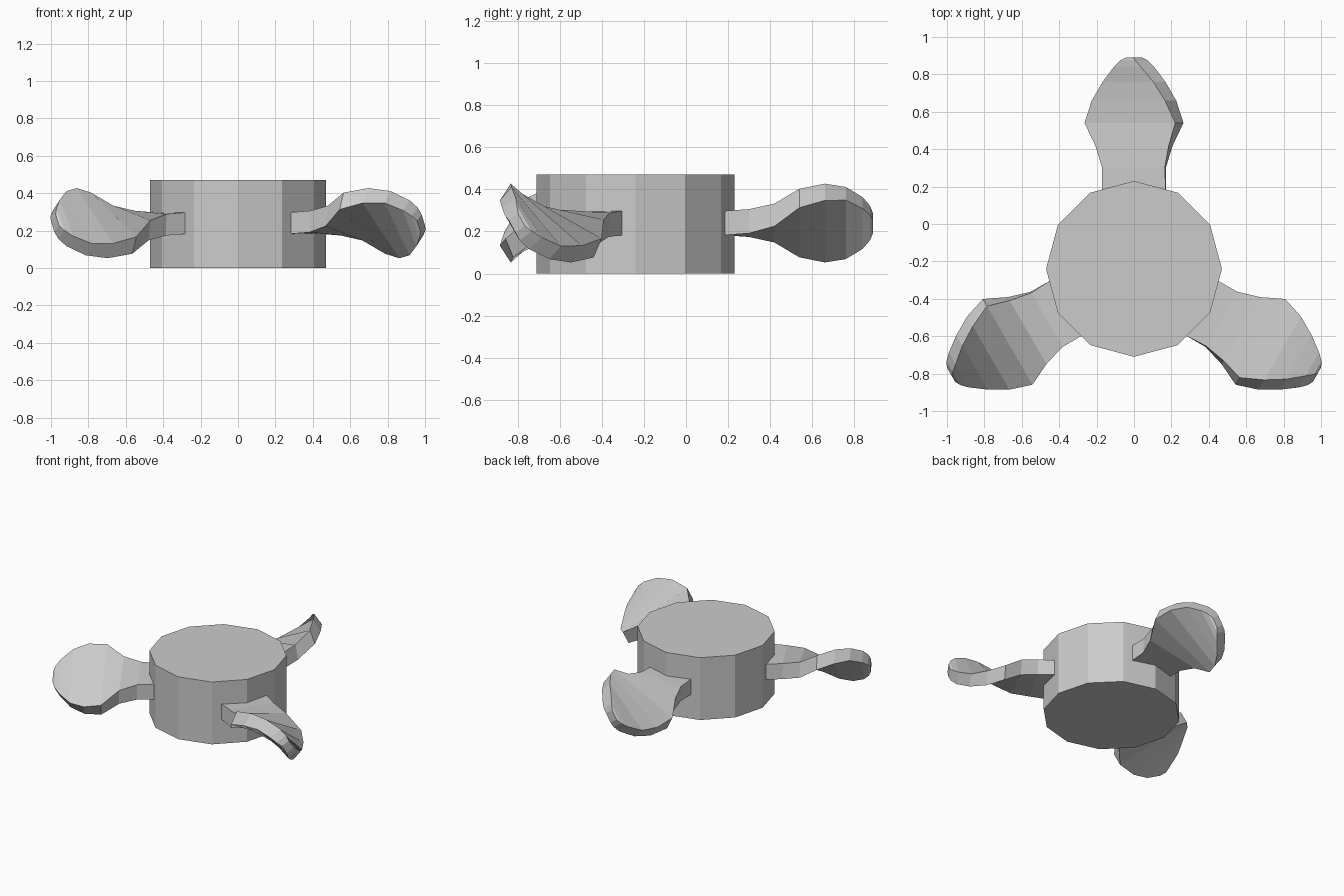
import bpy, bmesh
from math import radians, cos, sin
from mathutils import Matrix

if "Cube" in bpy.data.objects:
    bpy.data.objects.remove(bpy.data.objects["Cube"])

CY = -0.24   # rotation axis of the propeller
MID = 0.24   # height of the blade centre line


def make_object(name, bm):
    bmesh.ops.recalc_face_normals(bm, faces=bm.faces)
    mesh = bpy.data.meshes.new(name)
    bm.to_mesh(mesh)
    bm.free()
    obj = bpy.data.objects.new(name, mesh)
    bpy.context.collection.objects.link(obj)
    return obj


# Hub: twelve-sided drum
bm = bmesh.new()
bmesh.ops.create_cone(bm, cap_ends=True, segments=12, radius1=0.47, radius2=0.47, depth=0.47,
                      matrix=Matrix.Translation((0, CY, 0.235)))
make_object("hub", bm)

# Blade sections: distance from axis, chord, thickness, twist in degrees
SECTIONS = [
    (0.42, 0.34, 0.115, 0),
    (0.54, 0.335, 0.115, 3),
    (0.66, 0.40, 0.11, 11),
    (0.78, 0.54, 0.10, 26),
    (0.90, 0.49, 0.10, 37),
    (1.00, 0.39, 0.09, 46),
    (1.08, 0.24, 0.09, 53),
    (1.115, 0.145, 0.08, 56),
    (1.13, 0.07, 0.06, 58),
]


def blade(name, angle):
    # Loft a rectangular section along the blade while twisting it
    bm = bmesh.new()
    rings = []
    for r, w, t, twist in SECTIONS:
        c, s = cos(radians(twist)), sin(radians(twist))
        rings.append([bm.verts.new((x * c - z * s, r, x * s + z * c))
                      for x, z in ((-w/2, -t/2), (w/2, -t/2), (w/2, t/2), (-w/2, t/2))])
    for a, b in zip(rings, rings[1:]):
        for i in range(4):
            j = (i + 1) % 4
            bm.faces.new((a[i], a[j], b[j], b[i]))
    bm.faces.new(rings[0])
    bm.faces.new(rings[-1])
    bm.transform(Matrix.Translation((0, CY, MID)) @ Matrix.Rotation(radians(angle), 4, 'Z'))
    make_object(name, bm)


# Three blades around the hub
for i in range(3):
    blade(f"blade_{i + 1}", 120 * i)
